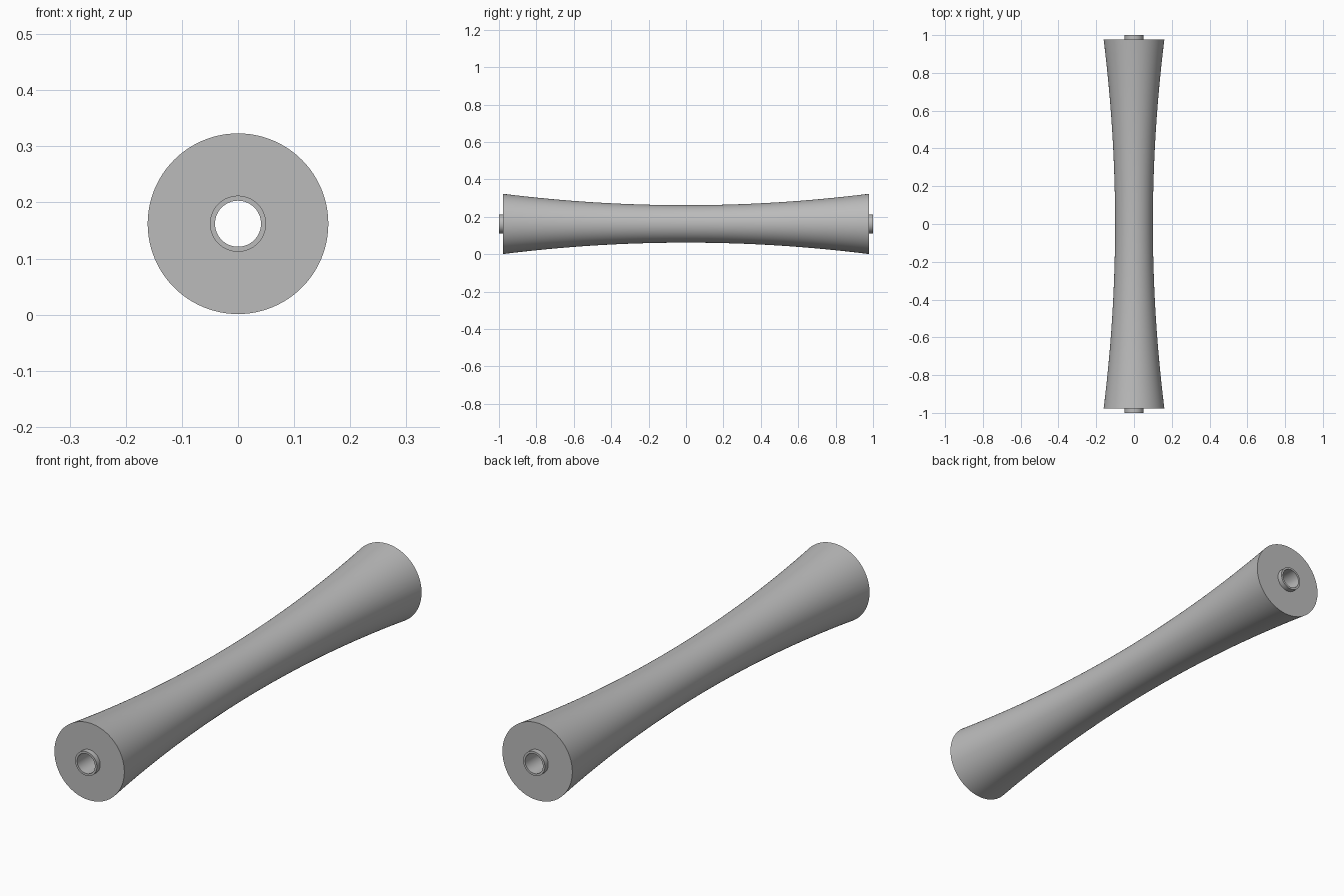
import bpy
import bmesh
from math import cos, sin, tau, radians

if "Cube" in bpy.data.objects:
    bpy.data.objects.remove(bpy.data.objects["Cube"])

SIDES = 96
AXIS_Z = 0.162
BODY_HALF = 0.978
WAIST_R, END_R = 0.1, 0.161
TUBE_R, BORE_R = 0.05, 0.041

grey = bpy.data.materials.new("plain grey")
grey.use_nodes = True
colour = (0.5, 0.5, 0.5, 1)
grey.diffuse_color = colour
grey.node_tree.nodes["Principled BSDF"].inputs["Base Color"].default_value = colour


def lathe(name, profile):
    """Turn a closed (radius, y) profile around the long axis."""
    bm = bmesh.new()
    rings = [[bm.verts.new((r * cos(tau * i / SIDES), y, r * sin(tau * i / SIDES)))
              for i in range(SIDES)] for r, y in profile]
    for a, b in zip(rings, rings[1:] + rings[:1]):
        for i in range(SIDES):
            j = (i + 1) % SIDES
            bm.faces.new((a[i], a[j], b[j], b[i]))
    bmesh.ops.recalc_face_normals(bm, faces=bm.faces)
    mesh = bpy.data.meshes.new(name)
    bm.to_mesh(mesh)
    bm.free()
    mesh.materials.append(grey)
    obj = bpy.data.objects.new(name, mesh)
    obj.location.z = AXIS_Z
    bpy.context.collection.objects.link(obj)
    bpy.ops.object.select_all(action='DESELECT')
    obj.select_set(True)
    bpy.context.view_layer.objects.active = obj
    bpy.ops.object.shade_smooth_by_angle(angle=radians(30))
    return obj


# Waisted roller body, bored to fit the tube
STEPS = 32
body = []
for k in range(STEPS + 1):
    t = 2 * k / STEPS - 1
    body.append((WAIST_R + (END_R - WAIST_R) * t * t, BODY_HALF * t))
body += [(TUBE_R, BODY_HALF), (TUBE_R, -BODY_HALF)]
lathe("roller_body", body)

# Hollow shaft tube projecting at both ends
lathe("shaft_tube", [(TUBE_R, -1), (TUBE_R, 1), (BORE_R, 1), (BORE_R, -1)])
